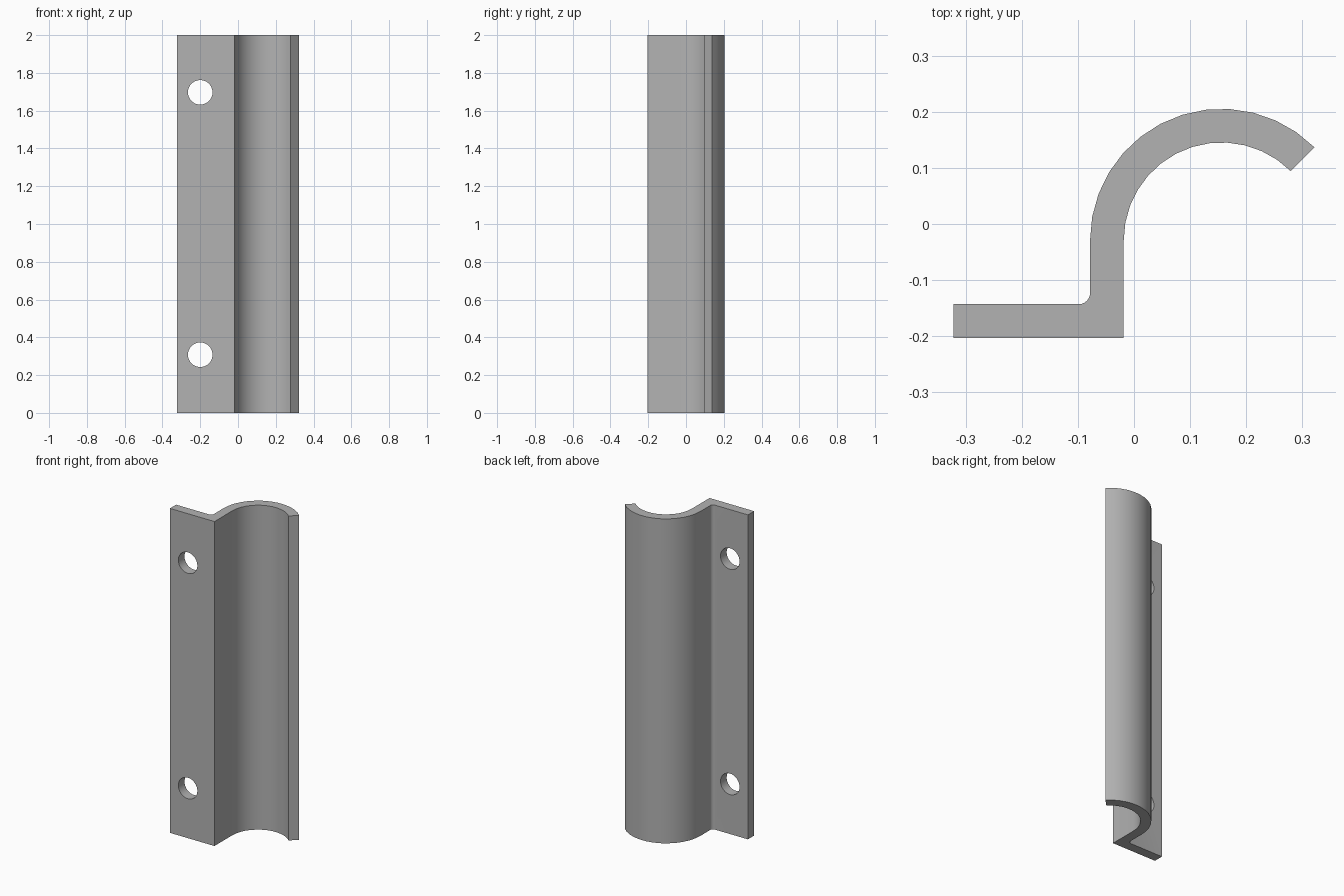
import bpy, bmesh
from math import cos, sin, radians
from mathutils import Matrix, Vector

cube = bpy.data.objects.get("Cube")
if cube:
    bpy.data.objects.remove(cube)

HEIGHT = 2.0
THICK = 0.06
OUTER = 0.2343
CENTRE = (0.156, -0.029)
LEFT, FRONT = -0.322, -0.203
WALL = CENTRE[0] - OUTER          # outer side of the upright wall
FILLET = 0.02

grey = bpy.data.materials.new("plain grey")
grey.use_nodes = True
colour = (0.45, 0.45, 0.45, 1)
grey.diffuse_color = colour
grey.node_tree.nodes["Principled BSDF"].inputs["Base Color"].default_value = colour


def arc(centre, radius, start, end, steps):
    angles = [radians(start + (end - start) * i / steps) for i in range(steps + 1)]
    return [(centre[0] + radius * cos(a), centre[1] + radius * sin(a)) for a in angles]


# Cross-section: flat flange, filleted corner, upright wall and curled hook
back = FRONT + THICK
profile = [(LEFT, back), (LEFT, FRONT), (WALL + THICK, FRONT)]
profile += arc(CENTRE, OUTER - THICK, 180, 45, 13)
profile += arc(CENTRE, OUTER, 45, 180, 13)
profile += arc((WALL - FILLET, back + FILLET), FILLET, 0, -90, 6)

bm = bmesh.new()
face = bm.faces.new([bm.verts.new((x, y, 0)) for x, y in profile])
top = bmesh.ops.extrude_face_region(bm, geom=[face])["geom"]
bmesh.ops.translate(bm, vec=Vector((0, 0, HEIGHT)),
                    verts=[v for v in top if isinstance(v, bmesh.types.BMVert)])
bmesh.ops.recalc_face_normals(bm, faces=bm.faces)
mesh = bpy.data.meshes.new("hook_bracket")
bm.to_mesh(mesh)
bm.free()
mesh.materials.append(grey)
bracket = bpy.data.objects.new("hook_bracket", mesh)
bpy.context.collection.objects.link(bracket)

# Two round screw holes through the flange
bm = bmesh.new()
for z in (0.308, 1.697):
    place = Matrix.Translation((-0.2, back - THICK / 2, z)) @ Matrix.Rotation(radians(90), 4, 'X')
    bmesh.ops.create_cone(bm, cap_ends=True, segments=32, radius1=0.065, radius2=0.065,
                          depth=0.12, matrix=place)
mesh = bpy.data.meshes.new("hole_cutter")
bm.to_mesh(mesh)
bm.free()
mesh.materials.append(grey)
cutter = bpy.data.objects.new("hole_cutter", mesh)
bpy.context.collection.objects.link(cutter)
cutter.hide_render = True

cut = bracket.modifiers.new("screw_holes", 'BOOLEAN')
cut.operation = 'DIFFERENCE'
cut.solver = 'EXACT'
cut.object = cutter

bpy.ops.object.select_all(action='DESELECT')
bracket.select_set(True)
bpy.context.view_layer.objects.active = bracket
bpy.ops.object.modifier_apply(modifier=cut.name)
bpy.data.objects.remove(cutter)
bpy.ops.object.shade_smooth_by_angle(angle=radians(30))
